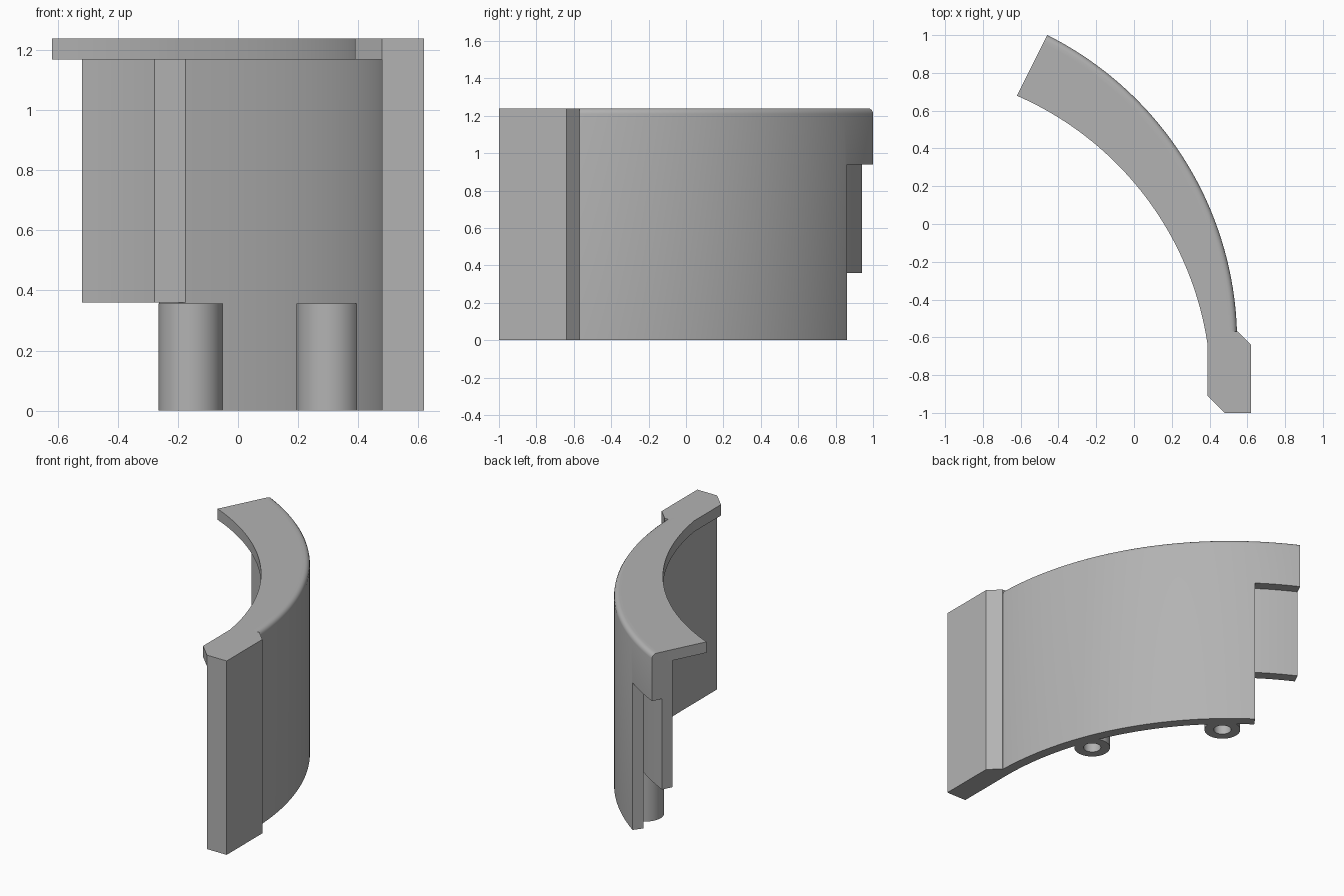
import bpy, bmesh
from math import sin, cos, radians, atan2, hypot

if "Cube" in bpy.data.objects:
    bpy.data.objects.remove(bpy.data.objects["Cube"])

grey = bpy.data.materials.new("light grey")
grey.use_nodes = True
COLOUR = (0.45, 0.45, 0.45, 1)
grey.diffuse_color = COLOUR
grey.node_tree.nodes["Principled BSDF"].inputs["Base Color"].default_value = COLOUR

CENTRE = (-1.274, -0.627)
OUTER, MID, INNER = 1.82, 1.754, 1.685
END, STEP = 63.4, 54.8
TOP, LIP_Z, NOTCH_Z, TAB_Z = 1.24, 1.17, 0.94, 0.36


def arc(r, a0, a1, n=48, c=CENTRE):
    """Points along an arc, angles in degrees."""
    angles = [radians(a0 + (a1 - a0) * i / n) for i in range(n + 1)]
    return [(c[0] + r * cos(a), c[1] + r * sin(a)) for a in angles]


def prism(name, outline, z0, z1, round_radius=None):
    """Extrude an outline; optionally round the top edge lying on a radius."""
    bm = bmesh.new()
    base = bm.faces.new([bm.verts.new((x, y, z0)) for x, y in outline])
    top = bmesh.ops.extrude_face_region(bm, geom=[base])["geom"]
    verts = [v for v in top if isinstance(v, bmesh.types.BMVert)]
    bmesh.ops.translate(bm, verts=verts, vec=(0, 0, z1 - z0))
    bmesh.ops.recalc_face_normals(bm, faces=bm.faces)
    if round_radius:
        def on_rim(v):
            d = hypot(v.co.x - CENTRE[0], v.co.y - CENTRE[1])
            return abs(d - round_radius) < 0.001 and v.co.z > z1 - 0.001
        rim = [e for e in bm.edges if all(on_rim(v) for v in e.verts)]
        bmesh.ops.bevel(bm, geom=rim, offset=0.03, segments=4,
                        profile=0.5, affect='EDGES')
    mesh = bpy.data.meshes.new(name)
    bm.to_mesh(mesh)
    bm.free()
    mesh.materials.append(grey)
    obj = bpy.data.objects.new(name, mesh)
    bpy.context.collection.objects.link(obj)
    return obj


def combine(target, other, operation):
    """Apply a boolean and discard the second solid."""
    bpy.context.view_layer.objects.active = target
    mod = target.modifiers.new(operation, 'BOOLEAN')
    mod.operation, mod.object, mod.solver = operation, other, 'EXACT'
    bpy.ops.object.modifier_apply(modifier=mod.name)
    bpy.data.objects.remove(other)


# Curved outer wall with rounded top rim
wall = prism("curved_wall", arc(OUTER, 0, END) + arc(MID, END, 0), 0, TOP, OUTER)

# Notch below the rim at the far end
notch = prism("notch_cutter", arc(OUTER + 0.1, STEP, END + 3) + arc(MID - 0.1, END + 3, STEP),
              -0.1, NOTCH_Z)
notch.hide_render = True
combine(wall, notch, 'DIFFERENCE')

# Straight end block
block = prism("end_block", [(0.48, -1), (0.62, -1), (0.62, -0.64), (0.55, -0.57), (0.48, -0.57)],
              0, TOP)
combine(wall, block, 'UNION')

# Inner joining tab, with a flat slanted side where it meets the wall
tab_side = 50.9
tab = prism("joining_tab",
            arc(MID, 51.2, STEP, 6) + arc(MID, STEP, END, 16)[1:]
            + arc(INNER, END, 53.8, 16), TAB_Z, LIP_Z + 0.03)
combine(wall, tab, 'UNION')

# Top lip, widening towards the far end
lip_c, lip_r = (-1.302, -0.889), 1.71
a_far = atan2(0.68 - lip_c[1], -0.62 - lip_c[0]) * 180 / 3.14159265
a_near = atan2(-0.64 - lip_c[1], 0.39 - lip_c[0]) * 180 / 3.14159265
lip = prism("top_lip",
            arc(MID + 0.02, 1, END) + arc(lip_r, a_far, a_near, 48, lip_c)
            + [(0.39, -0.91), (0.48, -1), (0.5, -1)], LIP_Z, TOP)
combine(wall, lip, 'UNION')

# Hollow pegs against the inside of the wall
for i, (x, y) in enumerate([(-0.158, 0.635), (0.302, -0.03)]):
    peg = prism(f"peg_{i + 1}", arc(0.107, 0, 354, 59, (x, y)), 0, TAB_Z - 0.003)
    combine(wall, peg, 'UNION')
    bore = prism("bore_cutter", arc(0.052, 0, 350, 35, (x, y)), -0.1, TAB_Z + 0.1)
    bore.hide_render = True
    combine(wall, bore, 'DIFFERENCE')

# Smooth curves, sharp corners
bpy.ops.object.select_all(action='DESELECT')
wall.select_set(True)
bpy.context.view_layer.objects.active = wall
bpy.ops.object.shade_smooth_by_angle(angle=radians(30))
